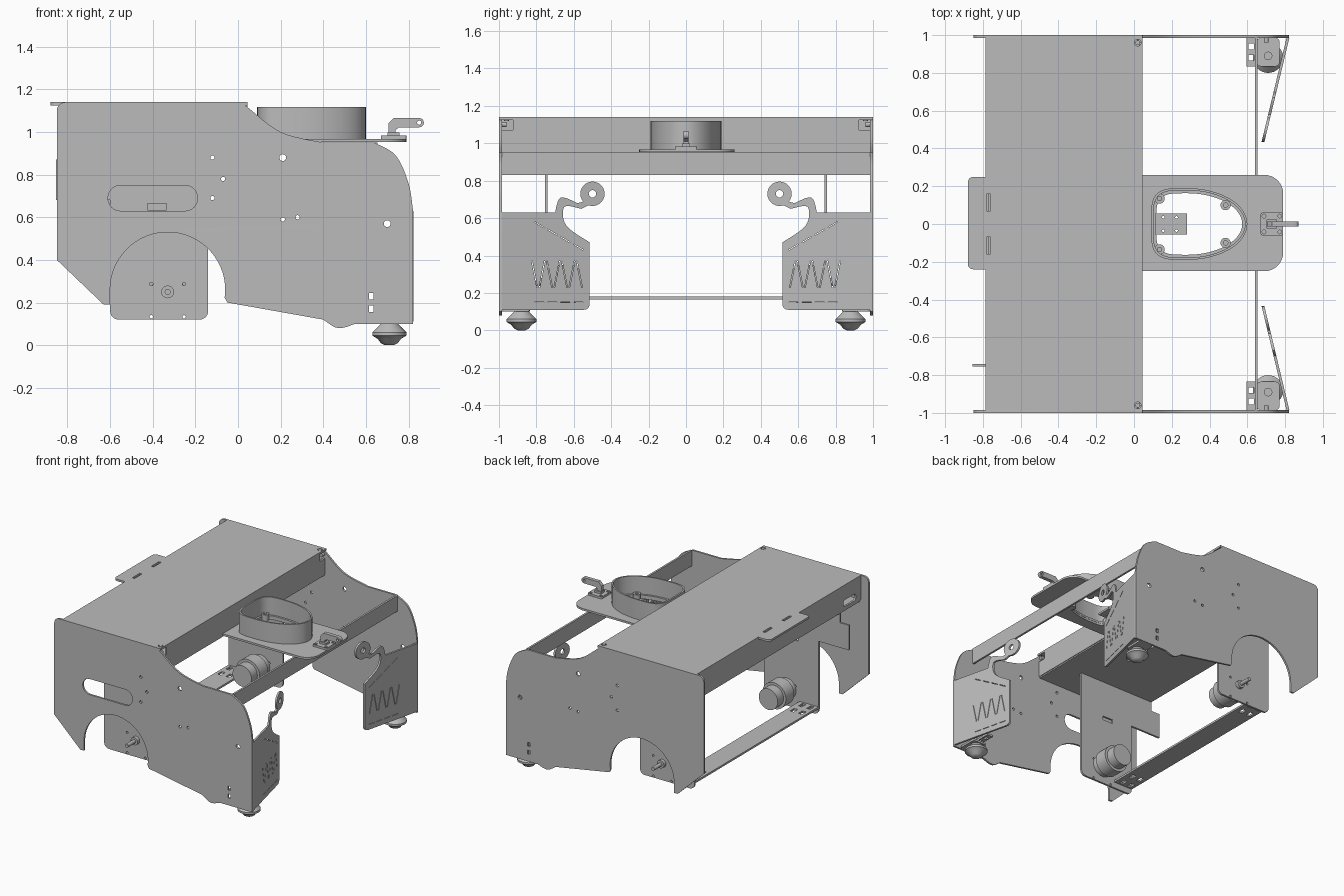
import bpy, bmesh, math
from math import cos, sin, radians
from mathutils import Vector

if "Cube" in bpy.data.objects:
    bpy.data.objects.remove(bpy.data.objects["Cube"])

grey = bpy.data.materials.new("plain grey")
grey.use_nodes = True
grey.diffuse_color = (.5, .5, .5, 1)
grey.node_tree.nodes["Principled BSDF"].inputs["Base Color"].default_value = grey.diffuse_color

SHEET = .015   # thickness of the metal sheet
PAIR = (-1, 1)


# Mappings from sheet coordinates (across, along, depth) to the model
def flat(u, v, depth):
    return u, v, depth


def upright(u, v, depth):
    return u, depth, v


def crosswise(u, v, depth):
    return depth, u, v


def finish(name, bm):
    bmesh.ops.remove_doubles(bm, verts=bm.verts, dist=.0002)
    bmesh.ops.recalc_face_normals(bm, faces=bm.faces)
    mesh = bpy.data.meshes.new(name)
    bm.to_mesh(mesh)
    bm.free()
    mesh.materials.append(grey)
    part = bpy.data.objects.new(name, mesh)
    bpy.context.collection.objects.link(part)
    bpy.ops.object.select_all(action="DESELECT")
    part.select_set(True)
    bpy.context.view_layer.objects.active = part
    bpy.ops.object.shade_smooth_by_angle(angle=radians(30))


def plate(name, place, base, outline, holes=(), thickness=SHEET):
    """Sheet cut from an outline and its holes, lying on the given depth."""
    curve = bpy.data.curves.new(name, "CURVE")
    curve.dimensions, curve.fill_mode = "2D", "BOTH"
    curve.extrude = thickness / 2
    for loop in (outline, *holes):
        spline = curve.splines.new("POLY")
        spline.points.add(len(loop) - 1)
        for point, (u, v) in zip(spline.points, loop):
            point.co = (u, v, 0, 1)
        spline.use_cyclic_u = True
    helper = bpy.data.objects.new(name + " outline", curve)
    bpy.context.collection.objects.link(helper)
    graph = bpy.context.evaluated_depsgraph_get()
    mesh = bpy.data.meshes.new_from_object(helper.evaluated_get(graph))
    bm = bmesh.new()
    bm.from_mesh(mesh)
    bpy.data.objects.remove(helper)
    bpy.data.meshes.remove(mesh)
    for vert in bm.verts:
        u, v, depth = vert.co
        vert.co = place(u, v, depth + base + thickness / 2)
    finish(name, bm)


def lathe(name, place, profile, sides=32):
    """Turned part from (radius, height) points."""
    bm = bmesh.new()
    circle = [math.tau * i / sides for i in range(sides)]
    rings = [[bm.verts.new(place(r * cos(a), r * sin(a), h)) for a in circle] for r, h in profile]
    for low, high in zip(rings, rings[1:]):
        for i in range(sides):
            bm.faces.new((low[i - 1], low[i], high[i], high[i - 1]))
    bm.faces.new(rings[0])
    bm.faces.new(rings[-1])
    finish(name, bm)


def arc(u, v, radius, start, end, steps=16):
    angles = [radians(start + (end - start) * i / steps) for i in range(steps + 1)]
    return [(u + radius * cos(a), v + radius * sin(a)) for a in angles]


def hole(u, v, radius=.01):
    return arc(u, v, radius, 0, 360)[:-1]


def rect(u, v, width, height, corner=0):
    """Rectangle about a centre, with optional round corners."""
    a, b = width / 2 - corner, height / 2 - corner
    signs = ((1, 1), (-1, 1), (-1, -1), (1, -1))
    if not corner:
        return [(u + i * a, v + j * b) for i, j in signs]
    return [p for turn, (i, j) in enumerate(signs)
            for p in arc(u + i * a, v + j * b, corner, turn * 90, turn * 90 + 90, 6)]


def grid(u, v, reach, radius=.01):
    return [hole(u + i * reach, v + j * reach, radius) for i in PAIR for j in PAIR]


def smooth(*points, steps=6):
    """Smooth line through the points."""
    pts = [Vector(p) for p in (points[0], *points, points[-1])]
    line = []
    for a, b, c, d in zip(pts, pts[1:], pts[2:], pts[3:]):
        for i in range(steps):
            t = i / steps
            line.append(b + t / 2 * (c - a + t * (2 * a - 5 * b + 4 * c - d + t * (3 * (b - c) + d - a))))
    return [tuple(p) for p in line + pts[-1:]]


def slit(start, end):
    start, end = Vector(start), Vector(end)
    side = (end - start).orthogonal().normalized() * .002
    return [start + side, start - side, end - side, end + side]


# Side panel with wheel arch and swooping front edge
axle_x, axle_z = -.33, .25
side = (arc(-.81, 1.1, .04, 180, 90, 6)
        + smooth((0, 1.14), (.04, 1.12), (.2, 1), (.4, .95))
        + smooth((.64, .95), (.74, .89), (.8, .76), (.82, .64))
        + [(.82, .1)] + smooth((.55, .1), (.47, .08), (.4, .12)) + [(-.05, .2)]
        + arc(axle_x, .26, .27, -8, 180, 30) + [(-.6, .19), (-.63, .19), (-.85, .4)])
side_holes = [hole(x, z) for x, z in ((-.12, .88), (-.07, .78), (-.12, .69), (.21, .59), (.28, .6))]
side_holes += [hole(x, z, .016) for x, z in ((.21, .88), (.7, .57))]
side_holes += [rect(.625, z, .02, .03) for z in (.17, .23)]
handle = rect(-.4, .69, .42, .12, .059)

# Motor plates; only the front one has a rear arm and a window
plate_foot = arc(-.56, .16, .04, 180, 270, 6) + arc(-.18, .16, .04, 270, 360, 6)
rear_arm = [(-.78, .94), (-.78, .87), (-.855, .87), (-.855, .68), (-.6, .68)]
motor_holes = grid(axle_x, .21, .077, .008)

# Gripper wing with curled arm, round tip and a zigzag of slits
wing = ([(.985, .11), (.985, .63)] + smooth((.7, .63), (.67, .71), (.58, .68))
        + arc(.5, .73, .065, -40, 290, 24)
        + smooth((.56, .65), (.65, .66), (.64, .56), (.515, .47))
        + arc(.545, .14, .03, 180, 270, 6))
zigzag = [Vector((.55 + .04 * i, .4 if i % 2 else .2)) for i in range(8)]
wing_holes = [hole(.5, .73, .02)]
wing_holes += [slit(a.lerp(b, .15), b.lerp(a, .15)) for a, b in zip(zigzag, zigzag[1:])]
for i in range(4):
    u = .55 + .07 * i
    wing_holes += [slit((u, .15), (u + .05, .15)), slit((u, .43 + i * .04), (u + .05, .46 + i * .04))]

caster = [(.02, 0), (.04, .01), (.055, .03), (.08, .045), (.08, .06), (.06, .08), (.04, .1)]
motor = [(.08, .74), (.08, .69), (.1, .69), (.1, .59), (.08, .59), (.08, .52)]
shaft = [(.03, .74), (.03, .78), (.014, .78), (.014, .87)]
screw = [(.013, .96), (.013, 1)]

for s, tag in zip(PAIR, ("front", "back")):
    def flip(x, z, y): return x, s * y, z
    def lying(x, y, z): return x, s * y, z
    def lean(y, z, depth): return .815 - .24 * (.985 - y) + depth, s * y, z
    def on_axle(a, b, y): return axle_x + a, s * y, axle_z + b
    def on_hinge(a, b, y): return .7 + a, s * y, axle_z + b
    def on_shoulder(a, b, y): return .03 + a, s * y, 1.1 + b
    def on_caster(a, b, z): return .71 + a, s * .88 + b, z
    def on_deck(a, b, z): return .02 + a, s * .96 + b, z
    is_front = s < 0
    plate(tag + "_side_panel", flip, 1 - SHEET, side, side_holes + [handle] * is_front)
    plate(tag + "_motor_plate", flip, .74,
          [(-.14, .94)] + (rear_arm if is_front else [(-.6, .94)]) + plate_foot,
          motor_holes + [rect(-.38, .65, .09, .03)] * is_front)
    plate(tag + "_wing", lean, -SHEET / 2, wing, wing_holes)
    plate(tag + "_caster_mount", lying, .1, rect(.71, .91, .12, .15, .02), [hole(.71, .89, .02)])
    plate(tag + "_bracket", lying, .19, rect(.62, .91, .05, .15),
          [rect(.62, y, .03, .03) for y in (.88, .94)])
    lathe(tag + "_caster", on_caster, caster)
    lathe(tag + "_motor", on_axle, motor)
    lathe(tag + "_motor_shaft", on_axle, shaft, 16)
    lathe(tag + "_hinge_screw", on_hinge, screw, 16)
    lathe(tag + "_shoulder_screw", on_shoulder, screw, 16)
    lathe(tag + "_deck_bolt", on_deck, [(.013, 1.12), (.013, 1.14)], 16)

# Top deck with rear tab
deck_back, deck_front, deck_z = -.785, .045, 1.125
deck = ([(deck_front, -1), (deck_front, 1), (deck_back, 1), (deck_back, .25)]
        + arc(-.85, .22, .03, 90, 180, 6) + arc(-.85, -.21, .03, 180, 270, 6)
        + [(deck_back, -.24), (deck_back, -1)])
plate("top_deck", flat, deck_z, deck,
      [rect(-.77, s * .115, .02, .09) for s in PAIR] + [hole(.02, s * .96, .018) for s in PAIR])

# Tray beneath the deck; the front wall is notched at its upper corners
inner = 2 - 2 * SHEET
edge = inner / 2
plate("tray_floor", flat, .94, rect(-.37, 0, .82, inner),
      [rect(-.28, .12 * i, .03, .08, .01) for i in range(-3, 4)])
plate("tray_front_wall", crosswise, deck_front - SHEET,
      [(-edge, .95), (edge, .95), (edge, 1.07), (.925, 1.07), (.925, deck_z),
       (-.925, deck_z), (-.925, 1.07), (-edge, 1.07)])
plate("tray_rear_wall", crosswise, deck_back, rect(0, 1.04, inner, .17),
      [rect(-.85, 1, .15, .05, .02)])

# Cross members
plate("cross_bar", crosswise, .64, rect(0, .89, inner, .12))
plate("lower_strip", flat, .165, rect(-.52, 0, .16, 1.48),
      [rect(x, s * y, .03, .05) for x in (-.56, -.49) for y in (.6, .7) for s in PAIR])


# Turret: base plate, egg-shaped wall, inner lip and screw bosses
def egg(inset):
    """Squarish at the back, tapering to the front."""
    loop = []
    for i in range(64):
        c, s = cos(math.tau * i / 64), sin(math.tau * i / 64)
        reach, power = (.32, 1) if c > 0 else (.19, .5)
        loop.append((.28 + math.copysign((reach - inset) * abs(c) ** power, c),
                     math.copysign((.19 - inset) * abs(s) ** power, s)))
    return loop


floor_z = .953
foot_z = floor_z + SHEET
base = ([(deck_front, -.25), (deck_front, .26)]
        + arc(.69, .16, .1, 90, 0, 8) + arc(.69, -.15, .1, 0, -90, 8))
plate("turret_base", flat, floor_z, base, [egg(.025)])
plate("turret_wall", flat, foot_z, egg(0), [egg(.012)], .15)
plate("turret_lip", flat, foot_z, egg(.01), [egg(.027)])
for x, y in ((.135, .135), (.485, .1)):
    for s in PAIR:
        lathe("turret_boss", lambda a, b, z: (x + a, s * y + b, z),
              [(.027, floor_z), (.027, 1), (.012, 1), (.012, .99)], 20)
plate("turret_inner_plate", flat, floor_z, rect(.19, 0, .18, .11), grid(.19, 0, .035, .007))

# Hitch lever on its foot
plate("lever_foot", flat, foot_z, rect(.73, 0, .12, .12, .01), grid(.73, 0, .042))
plate("lever_collar", flat, foot_z + SHEET, rect(.73, 0, .055, .045))
lever = ([(.705, .98), (.74, .98), (.74, 1.01), (.755, 1.022)]
         + arc(.85, 1.044, .022, -90, 90, 10) + [(.73, 1.066), (.705, 1.04)])
plate("lever", upright, -.014, lever, [hole(.85, 1.044)], .028)
